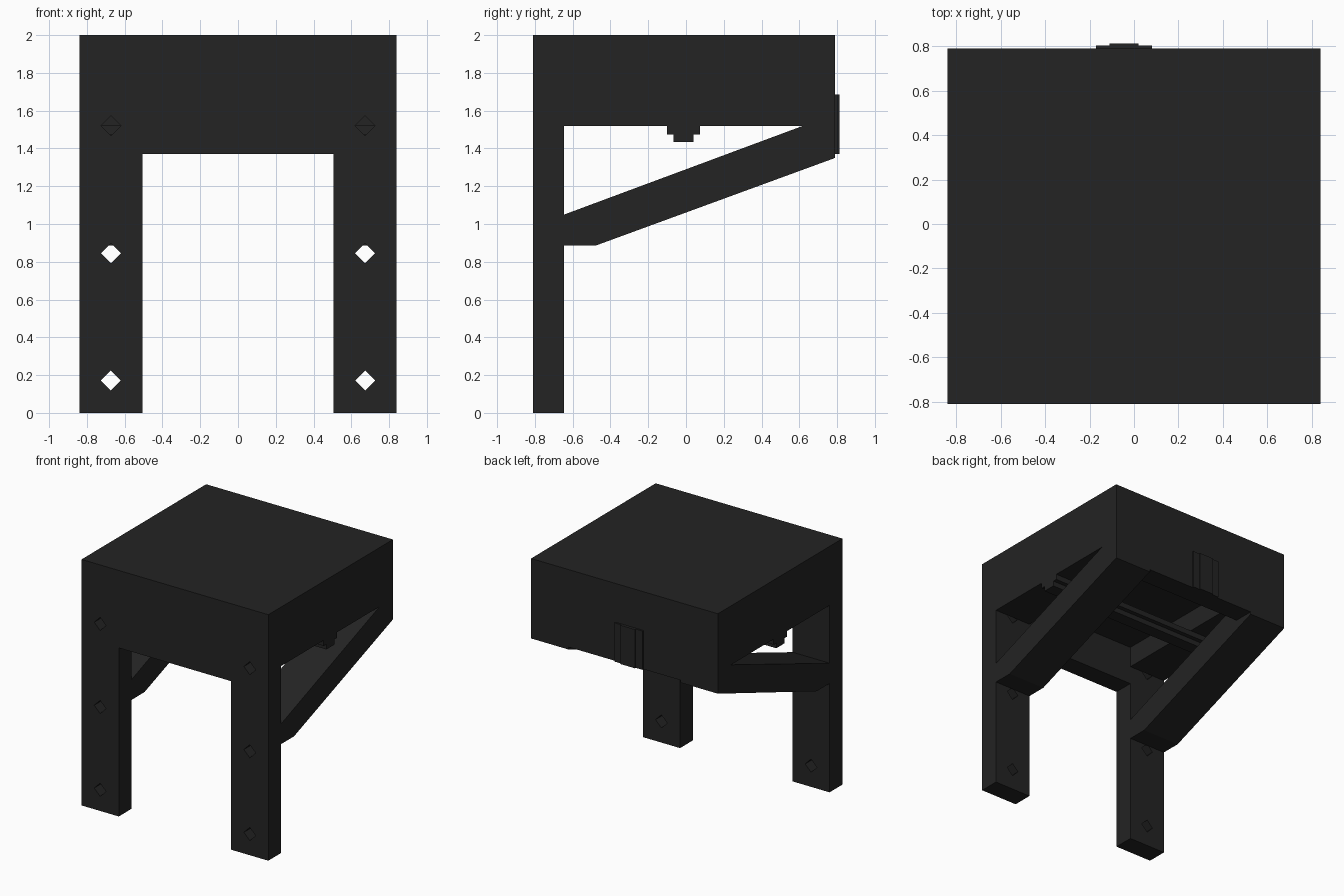
import bpy, bmesh
from mathutils import Vector

if "Cube" in bpy.data.objects:
    bpy.data.objects.remove(bpy.data.objects["Cube"])

mat = bpy.data.materials.new("charcoal")
mat.diffuse_color = (0.017, 0.017, 0.017, 1)
mat.use_nodes = True
mat.node_tree.nodes["Principled BSDF"].inputs["Base Color"].default_value = mat.diffuse_color


def finish(name, bm):
    bmesh.ops.recalc_face_normals(bm, faces=bm.faces)
    me = bpy.data.meshes.new(name)
    bm.to_mesh(me)
    bm.free()
    me.materials.append(mat)
    ob = bpy.data.objects.new(name, me)
    bpy.context.collection.objects.link(ob)
    return ob


def prism(bm, points, offset):
    """Extrude a closed outline along an offset."""
    face = bm.faces.new([bm.verts.new(p) for p in points])
    res = bmesh.ops.extrude_face_region(bm, geom=[face], use_keep_orig=True)
    verts = [g for g in res["geom"] if isinstance(g, bmesh.types.BMVert)]
    bmesh.ops.translate(bm, verts=verts, vec=Vector(offset))


def box(name, x, y, z):
    bm = bmesh.new()
    prism(bm, [(x[0], y[0], z[0]), (x[1], y[0], z[0]),
               (x[1], y[1], z[0]), (x[0], y[1], z[0])], (0, 0, z[1] - z[0]))
    return finish(name, bm)


W, LEG = 0.84, 0.505            # half width, inner edge of the legs
FRONT, INNER, BACK = -0.81, -0.645, 0.79

# Front frame: two legs joined by an apron
bm = bmesh.new()
outline = [(-W, 0), (-LEG, 0), (-LEG, 1.37), (LEG, 1.37),
           (LEG, 0), (W, 0), (W, 2), (-W, 2)]
prism(bm, [(x, FRONT, z) for x, z in outline], (0, INNER - FRONT, 0))
frame = finish("front_frame", bm)

# Diamond bolt holes
bm = bmesh.new()
r = 0.053
for x in (-0.673, 0.673):
    for z in (0.172, 0.845, 1.52):
        prism(bm, [(x - r, FRONT - 0.1, z), (x, FRONT - 0.1, z - r),
                   (x + r, FRONT - 0.1, z), (x, FRONT - 0.1, z + r)], (0, 0.4, 0))
cutter = finish("hole_cutter", bm)
cutter.hide_render = True
cutter.hide_viewport = True
mod = frame.modifiers.new("holes", 'BOOLEAN')
mod.operation = 'DIFFERENCE'
mod.solver = 'EXACT'
mod.object = cutter

# Top block, side rails and rear apron around an open underside
box("top_block", (-W, W), (INNER, BACK), (1.69, 2))
box("rear_apron", (-LEG, LEG), (0.62, BACK), (1.37, 1.69))
for s, side in ((1, "right"), (-1, "left")):
    xs = sorted((s * LEG, s * W))
    box(side + "_rail", xs, (INNER, BACK), (1.52, 1.69))
    # Slanted brace from leg to rear edge
    bm = bmesh.new()
    prof = [(INNER, 0.885), (-0.48, 0.885), (BACK, 1.35),
            (BACK, 1.52), (0.62, 1.52), (INNER, 1.05)]
    prism(bm, [(xs[0], y, z) for y, z in prof], (xs[1] - xs[0], 0, 0))
    finish(side + "_brace", bm)

# Stepped cross strip below the rails
box("cross_strip_wide", (-W, W), (-0.1, 0.075), (1.475, 1.52))
box("cross_strip_narrow", (-W, W), (-0.065, 0.04), (1.433, 1.475))

# Stepped strap on the rear face
box("rear_strap_wide", (-0.17, 0.08), (BACK, 0.803), (1.37, 1.685))
box("rear_strap_narrow", (-0.11, 0.02), (0.803, 0.813), (1.37, 1.685))
